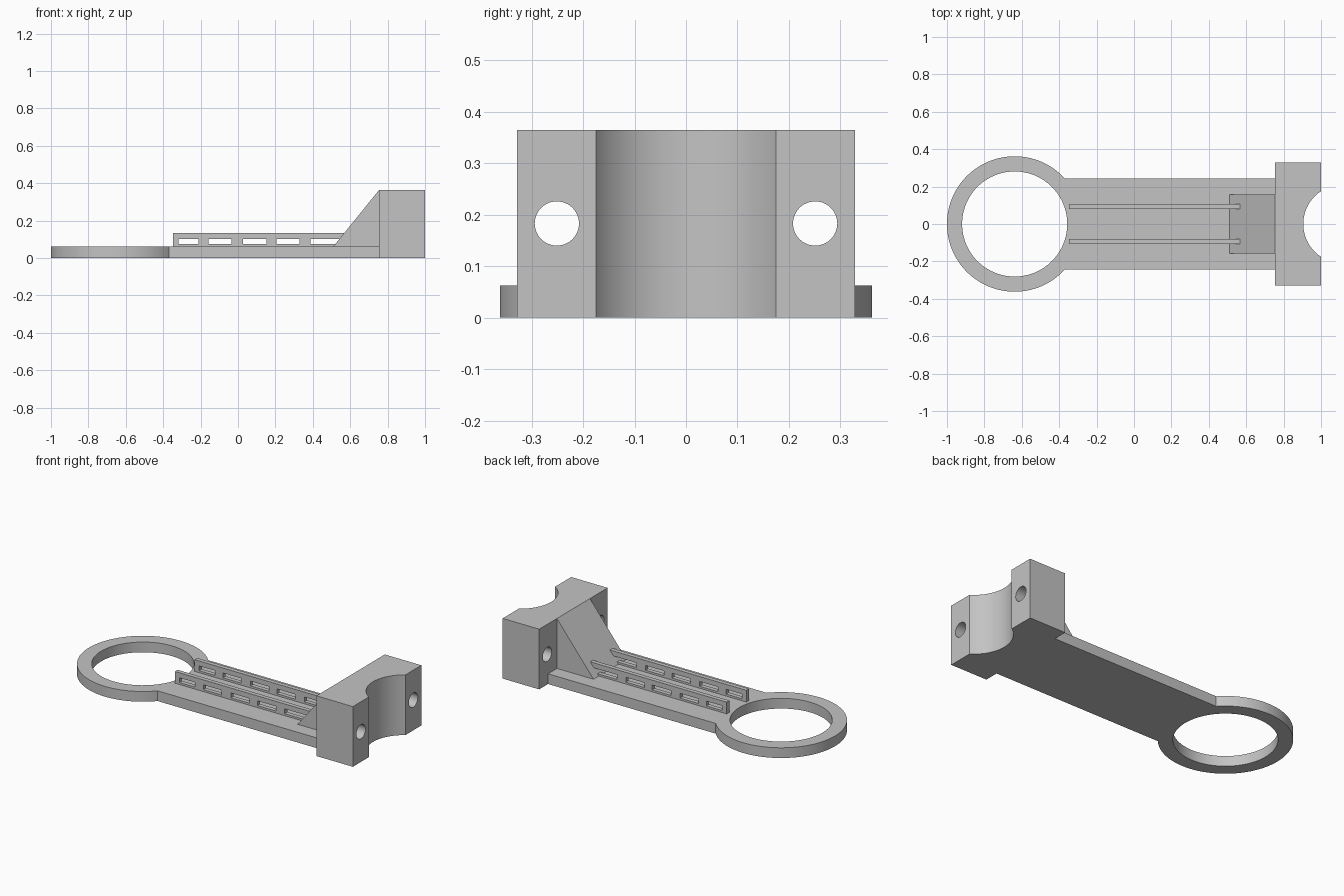
import bpy, bmesh, math
from mathutils import Vector

default = bpy.data.objects.get("Cube")
if default:
    bpy.data.objects.remove(default, do_unlink=True)

grey = bpy.data.materials.new("plain grey")
grey.use_nodes = True
grey.diffuse_color = (0.55, 0.55, 0.55, 1)
grey.node_tree.nodes["Principled BSDF"].inputs["Base Color"].default_value = (0.55, 0.55, 0.55, 1)


def prism(name, points, axis, low, high):
    """Extrude a 2D outline along an axis: z uses (x, y), y uses (x, z), x uses (y, z)."""
    place = {"z": lambda a, b, c: (a, b, c),
             "y": lambda a, b, c: (a, c, b),
             "x": lambda a, b, c: (c, a, b)}[axis]
    bm = bmesh.new()
    face = bm.faces.new([bm.verts.new(place(a, b, low)) for a, b in points])
    grown = bmesh.ops.extrude_face_region(bm, geom=[face])["geom"]
    offset = Vector(place(0, 0, high - low))
    bmesh.ops.translate(bm, vec=offset, verts=[g for g in grown if isinstance(g, bmesh.types.BMVert)])
    bmesh.ops.recalc_face_normals(bm, faces=bm.faces)
    mesh = bpy.data.meshes.new(name)
    bm.to_mesh(mesh)
    bm.free()
    mesh.materials.append(grey)
    obj = bpy.data.objects.new(name, mesh)
    bpy.context.collection.objects.link(obj)
    return obj


def arc(cx, cy, radius, start, end, steps):
    angles = [start + (end - start) * i / steps for i in range(steps + 1)]
    return [(cx + radius * math.cos(a), cy + radius * math.sin(a)) for a in angles]


def circle(cx, cy, radius, steps):
    return arc(cx, cy, radius, 0, math.tau, steps)[:-1]


def rect(x0, x1, z0, z1):
    return [(x0, z0), (x1, z0), (x1, z1), (x0, z1)]


def select_only(obj):
    bpy.ops.object.select_all(action="DESELECT")
    obj.select_set(True)
    bpy.context.view_layer.objects.active = obj


def cut(obj, cutter):
    mod = obj.modifiers.new("cut", "BOOLEAN")
    mod.operation = "DIFFERENCE"
    mod.solver = "EXACT"
    mod.object = cutter
    select_only(obj)
    bpy.ops.object.modifier_apply(modifier=mod.name)
    bpy.data.objects.remove(cutter, do_unlink=True)


def shade(obj):
    select_only(obj)
    bpy.ops.object.shade_smooth_by_angle(angle=math.radians(30))


# Main dimensions
ring_x, ring_r, hole_r = -0.638, 0.362, 0.281
arm_y, plate_z = 0.243, 0.062
block_x, block_y, block_z = 0.755, 0.328, 0.365

# Base plate: ring and arm in one outline
join = math.asin(arm_y / ring_r)
outline = arc(ring_x, 0, ring_r, join, math.tau - join, 96)
outline += [(block_x, -arm_y), (block_x, arm_y)]
base = prism("ring_and_arm", outline, "z", 0, plate_z)
cut(base, prism("ring_hole", circle(ring_x, 0, hole_r, 96), "z", -0.1, 0.2))
shade(base)

# Clamp block with a curved saddle and two bolt holes
saddle_x, saddle_r, lip = 1.114, 0.209, 0.175
half = math.asin(lip / saddle_r)
outline = [(1, block_y), (block_x, block_y), (block_x, -block_y), (1, -block_y), (1, -lip)]
outline += arc(saddle_x, 0, saddle_r, math.pi + half, math.pi - half, 40)[1:-1]
outline.append((1, lip))
block = prism("clamp_block", outline, "z", 0, block_z)
for side in (-1, 1):
    cut(block, prism("bolt_hole", circle(side * 0.251, 0.183, 0.043, 48), "x", 0.6, 1.2))
shade(block)

# Sloping gusset between arm and block
prism("gusset", [(0.51, plate_z), (block_x, plate_z), (block_x, block_z)], "y", -0.158, 0.158)

# Slotted stiffening rails; the last slot runs into the gusset
slots = [(-0.318, -0.212), (-0.158, -0.035), (0.027, 0.152), (0.205, 0.329), (0.388, 0.552)]
for name, y in (("left_side_rail", 0.094), ("right_side_rail", -0.094)):
    rail = prism(name, rect(-0.348, 0.568, plate_z, 0.133), "y", y - 0.013, y + 0.013)
    for x0, x1 in slots:
        cut(rail, prism("slot", rect(x0, x1, 0.074, 0.103), "y", y - 0.05, y + 0.05))
